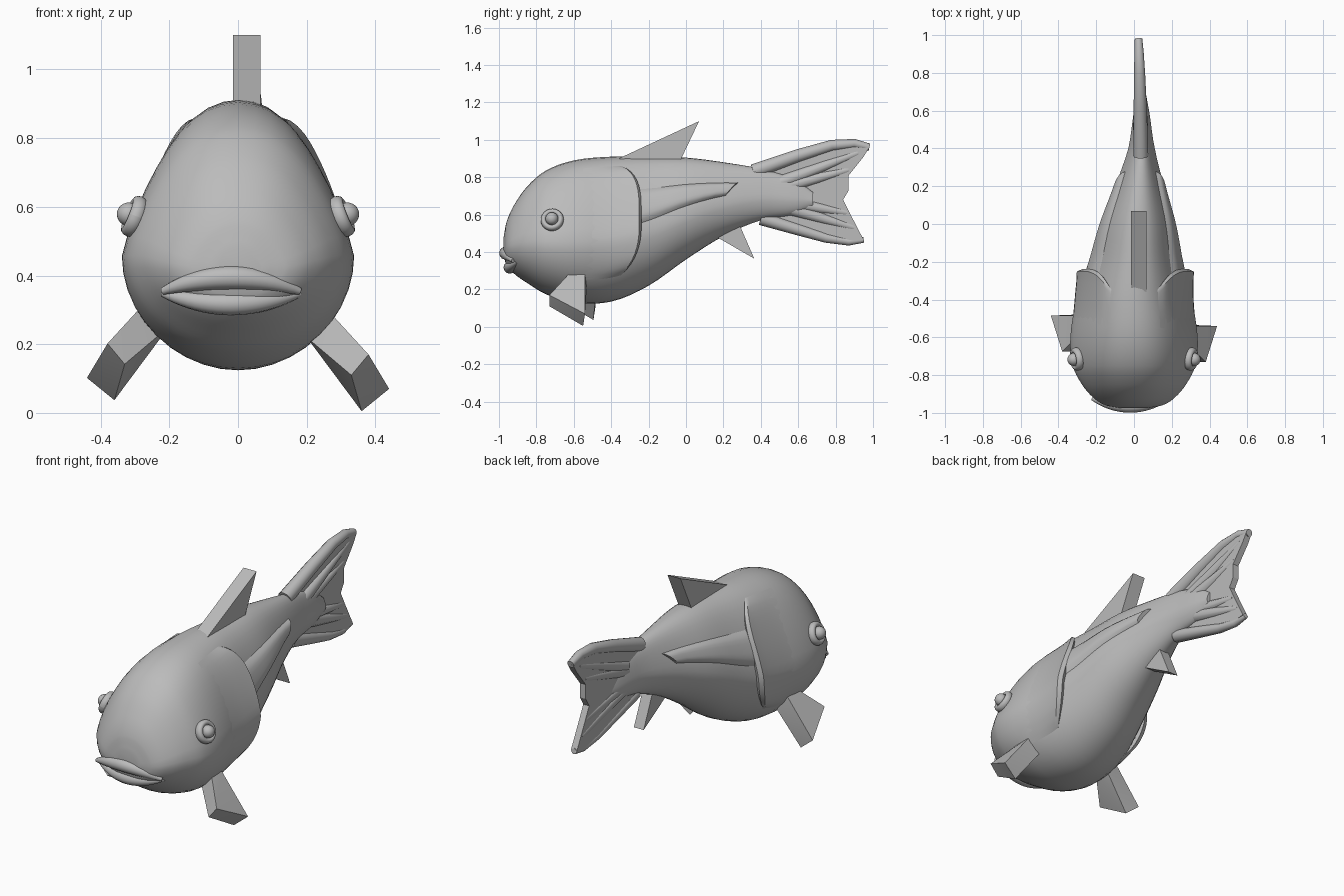
import bpy, bmesh, math
from mathutils import Vector

cube = bpy.data.objects.get("Cube")
if cube:
    bpy.data.objects.remove(cube, do_unlink=True)

grey = bpy.data.materials.new("plain grey")
grey.use_nodes = True
COLOUR = (0.5, 0.5, 0.5, 1)
grey.diffuse_color = COLOUR
grey.node_tree.nodes["Principled BSDF"].inputs["Base Color"].default_value = COLOUR


def finish(name, mesh, angle=40):
    """Link a mesh as a named part with the shared material and shading."""
    mesh.materials.clear()
    mesh.materials.append(grey)
    for poly in mesh.polygons:
        poly.use_smooth = True
        poly.material_index = 0
    mesh.set_sharp_from_angle(angle=math.radians(angle))
    obj = bpy.data.objects.new(name, mesh)
    bpy.context.collection.objects.link(obj)
    return obj


def from_bmesh(name, bm, angle=40):
    bmesh.ops.recalc_face_normals(bm, faces=bm.faces)
    mesh = bpy.data.meshes.new(name)
    bm.to_mesh(mesh)
    bm.free()
    return finish(name, mesh, angle)


def grid(name, rows, closed=False, angle=40):
    """Skin rows of points; closed rows become capped rings."""
    bm = bmesh.new()
    verts = [[bm.verts.new(p) for p in row] for row in rows]
    count = len(rows[0])
    for a, b in zip(verts, verts[1:]):
        for i in range(count if closed else count - 1):
            j = (i + 1) % count
            bm.faces.new((a[i], a[j], b[j], b[i]))
    if closed:
        bm.faces.new(verts[0])
        bm.faces.new(verts[-1])
    return from_bmesh(name, bm, angle)


def hull(name, points):
    bm = bmesh.new()
    for p in points:
        bm.verts.new(p)
    bmesh.ops.convex_hull(bm, input=bm.verts)
    return from_bmesh(name, bm, 25)


def prism(name, outline, x0, x1):
    """Extrude a side outline of (y, z) points across x."""
    bm = bmesh.new()
    face = bm.faces.new([bm.verts.new((x0, y, z)) for y, z in outline])
    extruded = bmesh.ops.extrude_face_region(bm, geom=[face])["geom"]
    for v in extruded:
        if isinstance(v, bmesh.types.BMVert):
            v.co.x = x1
    return from_bmesh(name, bm, 25)


def tube(name, points, radii):
    curve = bpy.data.curves.new(name, "CURVE")
    curve.dimensions = "3D"
    curve.bevel_depth = 1
    curve.bevel_resolution = 4
    curve.use_fill_caps = True
    spline = curve.splines.new("POLY")
    spline.points.add(len(points) - 1)
    for point, co, radius in zip(spline.points, points, radii):
        point.co = (*co, 1)
        point.radius = radius
    helper = bpy.data.objects.new(name + " path", curve)
    mesh = bpy.data.meshes.new_from_object(helper)
    bpy.data.objects.remove(helper)
    return finish(name, mesh, 60)


# Body stations: y, belly height, back height, half width
STATIONS = [
    (-0.975, 0.38, 0.48, 0.07), (-0.96, 0.33, 0.56, 0.15),
    (-0.92, 0.285, 0.65, 0.215), (-0.85, 0.235, 0.75, 0.275),
    (-0.75, 0.175, 0.835, 0.325), (-0.6, 0.13, 0.89, 0.337),
    (-0.4, 0.135, 0.91, 0.305), (-0.2, 0.22, 0.91, 0.25),
    (0, 0.36, 0.905, 0.20), (0.2, 0.485, 0.88, 0.13),
    (0.4, 0.57, 0.845, 0.07), (0.58, 0.60, 0.79, 0.043),
    (0.68, 0.64, 0.72, 0.025),
]


def section(y):
    """Smoothly interpolate belly, back and width at y."""
    last = len(STATIONS) - 1
    i = max(k for k in range(last) if k == 0 or STATIONS[k][0] <= y)
    a, b = STATIONS[i], STATIONS[i + 1]
    before, after = STATIONS[max(i - 1, 0)], STATIONS[min(i + 2, last)]
    step = b[0] - a[0]
    t = (y - a[0]) / step
    result = []
    for k in (1, 2, 3):
        m0 = (b[k] - before[k]) / (b[0] - before[0]) * step
        m1 = (after[k] - a[k]) / (after[0] - a[0]) * step
        result.append(a[k] + t * m0 + t * t * (3 * (b[k] - a[k]) - 2 * m0 - m1)
                      + t ** 3 * (2 * (a[k] - b[k]) + m0 + m1))
    return result


def skin(y, angle, lift=0, side=1):
    """Point on the body; angle 0 is the flank, positive is upward."""
    belly, back, width = section(y)
    middle = belly + 0.43 * (back - belly)
    s, c = math.sin(angle), math.cos(angle)
    pinch = 1 - 0.13 * abs(math.sin(2 * angle)) if s > 0 else 1
    reach = back - middle if s > 0 else middle - belly
    centre = 0.04 * min(max((y + 0.4) / 0.8, 0), 1)
    return Vector((centre + side * (width + lift) * c * pinch, y,
                   middle + s * (reach + lift * 0.5)))


ys = []
for a, b in zip(STATIONS, STATIONS[1:]):
    ys += [a[0] + (b[0] - a[0]) * k / 4 for k in range(4)]
ys.append(STATIONS[-1][0])
ring = [math.tau * k / 40 for k in range(40)]
grid("body", [[skin(y, a) for a in ring] for y in ys], closed=True, angle=60)

for side, label in ((1, "left"), (-1, "right")):
    # Gill cover: flap lifting away from the body toward its rear edge
    rows = []
    for k in range(21):
        s = k / 10 - 1
        angle = math.radians(12 + 50 * s)
        edge = -0.25 - 0.11 * abs(s) ** 3
        fade = 1 - s ** 6
        row = [skin(-0.55 + (edge + 0.55) * t, angle, (0.048 * t * t - 0.002) * fade, side)
               for t in (0, 0.2, 0.4, 0.6, 0.8, 0.93, 1)]
        row += [skin(edge + 0.012, angle, 0.025 * fade, side),
                skin(edge - 0.01, angle, -0.02, side)]
        rows.append(row)
    grid(label + " gill cover", rows)

    # Folded side fin lying along the flank
    rows = []
    for k in range(9):
        s = k / 4 - 1
        row = []
        for j in range(9):
            t = j / 8
            angle = math.radians(21 + 15 * s * (1 - 0.35 * t))
            y = -0.3 + (0.58 - 0.07 * (1 - s) * 0.5) * t
            row.append(skin(y, angle, 0.03 * (1 - s ** 4) - 0.004, side))
        row.append(skin(y, angle, -0.02, side))
        rows.append(row)
    grid(label + " side fin", rows)

    # Eye: ball in a raised ring
    outward = Vector((side * 0.92, -0.12, 0.36)).normalized()
    centre = Vector((side * 0.302, -0.715, 0.572))
    turn = outward.to_track_quat("Z", "Y")
    rows = []
    for k in range(32):
        a = math.tau * k / 32
        spoke = Vector((math.cos(a), math.sin(a), 0))
        rows.append([centre + turn @ (spoke * (0.046 + 0.016 * math.cos(b))
                     + Vector((0, 0, 0.022 * math.sin(b))))
                     for b in [math.tau * n / 12 for n in range(12)]])
    rows.append(rows[0])
    grid(label + " eye ring", rows, closed=True, angle=80)
    bm = bmesh.new()
    bmesh.ops.create_uvsphere(bm, u_segments=24, v_segments=14, radius=0.034)
    bmesh.ops.translate(bm, verts=bm.verts, vec=centre + outward * 0.018)
    from_bmesh(label + " eyeball", bm)

    # Lower paired fin, thick and flaring toward the tip
    shift = Vector((0, 0, 0)) if side > 0 else Vector((0, 0.055, 0.032))
    fin = [(0.2, -0.61, 0.22), (0.2, -0.53, 0.22), (0.27, -0.62, 0.29),
           (0.27, -0.54, 0.29), (0.33, -0.73, 0.11), (0.36, -0.55, 0.005),
           (0.38, -0.73, 0.17), (0.44, -0.54, 0.07)]
    hull(label + " belly fin", [Vector((side * x, y, z)) + shift for x, y, z in fin])

# Lips: tapered rolls wrapped around the snout
for name, y0, z0, droop, radius in (("upper lip", -0.964, 0.394, 0.04, 0.035),
                                    ("lower lip", -0.942, 0.318, -0.03, 0.034)):
    steps = [k / 10 - 1 for k in range(21)]
    tube(name, [(-0.02 + 0.2 * k, y0 + 0.04 * k * k, z0 - droop * k * k) for k in steps],
         [radius * (1 - 0.7 * k * k) for k in steps])

# Back and rear belly fins
prism("dorsal fin", [(-0.36, 0.9), (0.07, 1.1), (-0.03, 0.89), (-0.2, 0.86)], -0.015, 0.065)
prism("rear belly fin", [(0.13, 0.5), (0.365, 0.365), (0.28, 0.56)], 0.005, 0.065)

# Tail: thin web with a thick rim and tapering rays
upper = [(0.36, 0.83), (0.6, 0.915), (0.78, 0.97), (0.9, 0.98), (0.98, 0.96)]
notch = [(0.95, 0.91), (0.87, 0.81), (0.87, 0.73), (0.84, 0.68), (0.88, 0.6)]
lower = [(0.95, 0.465), (0.87, 0.455), (0.75, 0.475), (0.6, 0.52), (0.4, 0.58)]
prism("tail web", upper + notch + lower, 0.008, 0.044)
for name, path, first, last in (("upper tail rim", upper, 0.04, 0.02),
                                ("lower tail rim", lower[::-1], 0.036, 0.015)):
    steps = len(path) - 1
    tube(name, [(0.036 - 0.012 * k / steps, y, z) for k, (y, z) in enumerate(path)],
         [first + (last - first) * k / steps for k in range(steps + 1)])
for k, (y, z) in enumerate([(0.92, 0.93), (0.87, 0.84), (0.86, 0.61), (0.9, 0.53)]):
    tube(f"tail ray {k + 1}", [(0.035, 0.5, 0.7 + (z - 0.7) * 0.3), (0.026, y, z)],
         [0.04, 0.02])
